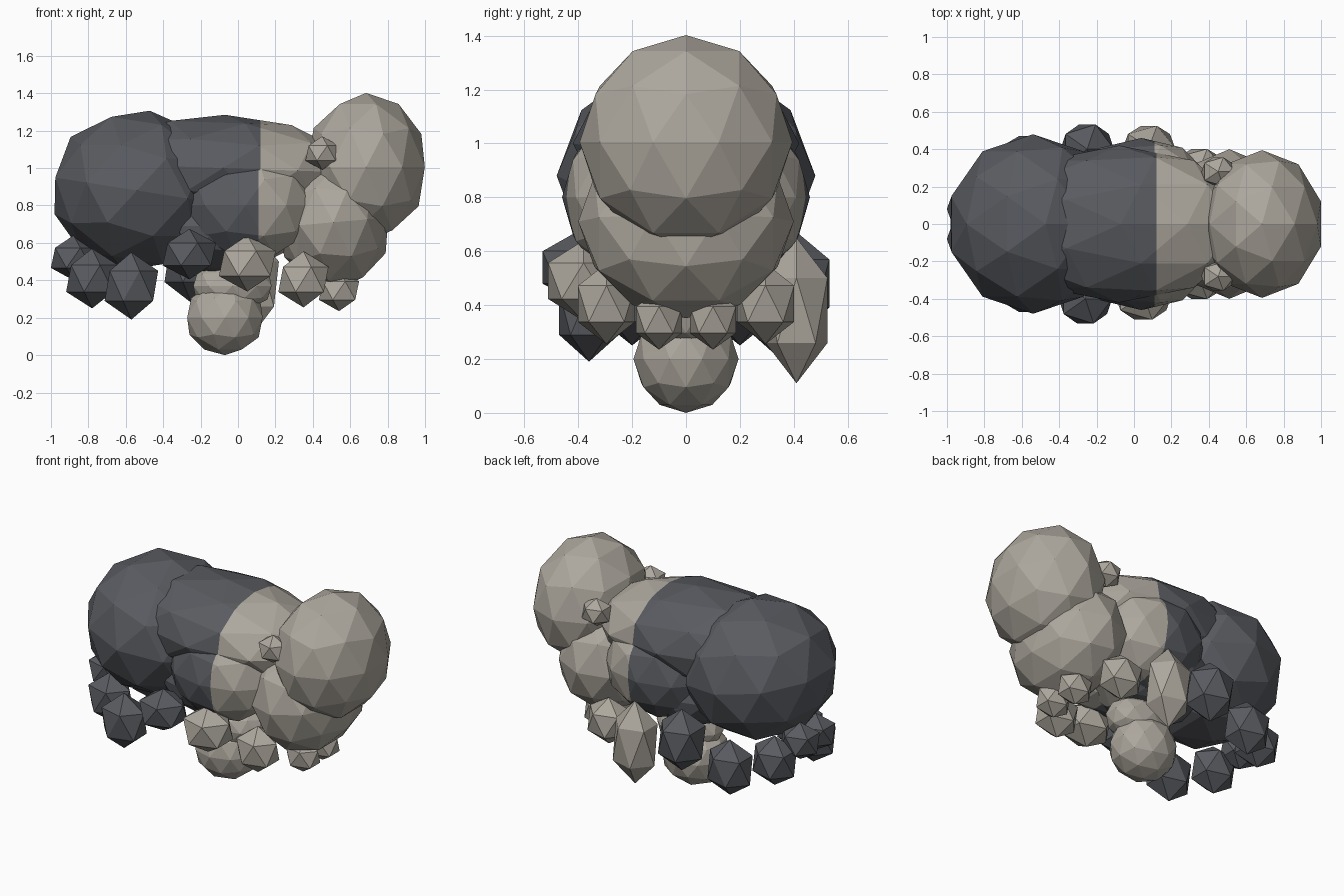
import bpy, bmesh
from math import radians
from mathutils import Matrix, Vector

if "Cube" in bpy.data.objects:
    bpy.data.objects.remove(bpy.data.objects["Cube"])


def material(name, rgb):
    m = bpy.data.materials.new(name)
    m.diffuse_color = (*rgb, 1)
    m.use_nodes = True
    m.node_tree.nodes["Principled BSDF"].inputs["Base Color"].default_value = m.diffuse_color
    return m


DARK = material("dark_grey", (0.10, 0.105, 0.118))
LIGHT = material("warm_grey", (0.42, 0.39, 0.34))


def blob(name, center, radii, mats, detail=2, tilt=0, split=None):
    """Faceted ellipsoid; with split, faces beyond that x take the second material."""
    bm = bmesh.new()
    bmesh.ops.create_icosphere(bm, subdivisions=detail, radius=1)
    bm.transform(Matrix.Translation(center) @ Matrix.Rotation(radians(tilt), 4, 'Y')
                 @ Matrix.Diagonal((*radii, 1)))
    if split is not None:
        bmesh.ops.bisect_plane(bm, geom=bm.verts[:] + bm.edges[:] + bm.faces[:],
                               plane_co=Vector((split, 0, 0)), plane_no=Vector((1, 0, 0)))
        for f in bm.faces:
            f.material_index = int(f.calc_center_median().x > split)
    me = bpy.data.meshes.new(name)
    bm.to_mesh(me)
    bm.free()
    for m in mats:
        me.materials.append(m)
    ob = bpy.data.objects.new(name, me)
    bpy.context.collection.objects.link(ob)
    return ob


# Large body masses
blob("rear_mass", (-0.54, 0, 0.88), (0.465, 0.48, 0.432), [DARK], tilt=9)
blob("back_mass", (-0.08, 0, 1.0), (0.68, 0.42, 0.285), [DARK, LIGHT], tilt=2, split=0.12)
blob("belly_mass", (-0.10, 0, 0.69), (0.42, 0.38, 0.26), [DARK, LIGHT], split=0.10)
blob("neck_mass", (0.51, 0, 0.71), (0.31, 0.40, 0.36), [LIGHT], tilt=-5)
blob("head_mass", (0.685, 0, 1.005), (0.33, 0.395, 0.397), [LIGHT])

# Hanging ball and its stalk
blob("lower_ball", (-0.07, 0, 0.20), (0.212, 0.195, 0.20), [LIGHT])
blob("lower_stalk", (-0.03, 0, 0.37), (0.22, 0.15, 0.14), [LIGHT])

# Paired lumps: name, x, y, z, radii, materials, detail, split
pairs = [
    ("side_mass", 0.04, 0.19, 0.80, (0.37, 0.27, 0.31), [DARK, LIGHT], 2, 0.11),
    ("cheek_lump", 0.45, 0.28, 1.08, (0.10, 0.09, 0.09), [LIGHT], 1, None),
    ("chest_lump", 0.54, 0.10, 0.345, (0.12, 0.10, 0.11), [LIGHT], 1, None),
    ("front_lump", 0.35, 0.295, 0.405, (0.15, 0.125, 0.15), [LIGHT], 1, None),
    ("rear_side_lump", -0.57, 0.36, 0.37, (0.16, 0.13, 0.18), [DARK], 1, None),
    ("rear_inner_lump", -0.78, 0.20, 0.41, (0.155, 0.13, 0.16), [DARK], 1, None),
    ("tail_lump", -0.88, 0.08, 0.52, (0.135, 0.12, 0.12), [DARK], 1, None),
]
for name, x, y, z, radii, mats, detail, split in pairs:
    for side, s in (("front", -1), ("back", 1)):
        blob(f"{name}_{side}", (x, s * y, z), radii, mats, detail, split=split)

# Flank lumps, longer on the back side
blob("light_flank_front", (0.05, -0.38, 0.49), (0.17, 0.155, 0.15), [LIGHT], detail=1)
blob("light_flank_back", (0.08, 0.41, 0.38), (0.155, 0.135, 0.27), [LIGHT], detail=1)
blob("dark_flank_front", (-0.26, -0.40, 0.54), (0.16, 0.155, 0.135), [DARK], detail=1)
blob("dark_flank_back", (-0.25, 0.40, 0.48), (0.16, 0.155, 0.20), [DARK], detail=1)
